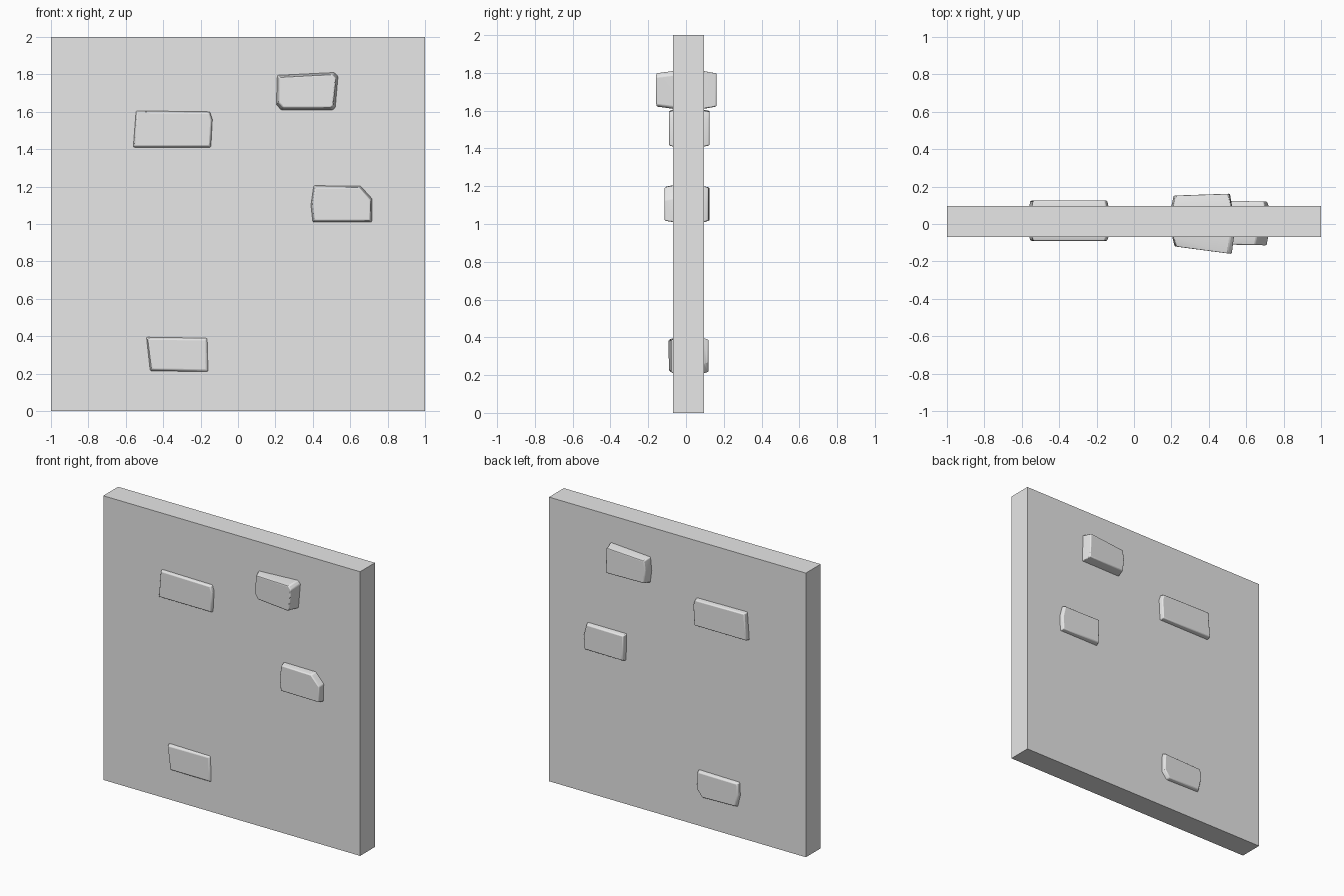
import bpy, bmesh, math
from mathutils import Vector

cube = bpy.data.objects.get("Cube")
if cube:
    bpy.data.objects.remove(cube, do_unlink=True)

stone = bpy.data.materials.new("stone grey")
stone.use_nodes = True
stone.diffuse_color = (0.8, 0.8, 0.8, 1)
stone.node_tree.nodes["Principled BSDF"].inputs["Base Color"].default_value = (0.8, 0.8, 0.8, 1)

WALL_FRONT, WALL_BACK = -0.07, 0.095


def hull_object(name, points, bevel=0.0):
    """Closed convex solid around the given points."""
    bm = bmesh.new()
    for p in points:
        bm.verts.new(p)
    result = bmesh.ops.convex_hull(bm, input=bm.verts[:])
    spare = {g for g in result["geom_interior"] + result["geom_unused"]
             if isinstance(g, bmesh.types.BMVert)}
    bmesh.ops.delete(bm, geom=list(spare), context="VERTS")
    bmesh.ops.dissolve_limit(bm, angle_limit=math.radians(3),
                             verts=bm.verts[:], edges=bm.edges[:])
    bmesh.ops.recalc_face_normals(bm, faces=bm.faces[:])
    mesh = bpy.data.meshes.new(name)
    bm.to_mesh(mesh)
    bm.free()
    mesh.materials.append(stone)
    obj = bpy.data.objects.new(name, mesh)
    bpy.context.collection.objects.link(obj)
    if bevel:
        mod = obj.modifiers.new("worn edges", "BEVEL")
        mod.width = bevel
        mod.segments = 2
        mod.limit_method = "ANGLE"
        mod.angle_limit = math.radians(40)
        bpy.ops.object.select_all(action="DESELECT")
        obj.select_set(True)
        bpy.context.view_layer.objects.active = obj
        bpy.ops.object.shade_smooth_by_angle(angle=math.radians(30))
    return obj


def brick_side(outline, wall_y, depths, inset):
    """Rim inside the wall plus a slightly smaller outer face that may lean."""
    xs = [p[0] for p in outline]
    zs = [p[1] for p in outline]
    cx, cz = (min(xs) + max(xs)) / 2, (min(zs) + max(zs)) / 2
    points = []
    for x, z in outline:
        t = (x - min(xs)) / (max(xs) - min(xs))
        y = depths[0] + (depths[1] - depths[0]) * t
        points.append(Vector((x, wall_y, z)))
        points.append(Vector((x - math.copysign(inset, x - cx), y,
                              z - math.copysign(inset, z - cz))))
    return points


def brick(name, front, back, front_depths, back_depths, inset=0.008):
    points = brick_side(front, WALL_FRONT, front_depths, inset)
    points += brick_side(back, WALL_BACK, back_depths, inset)
    hull_object(name, points, bevel=0.006)


# Wall slab
hull_object("wall", [(x, y, z) for x in (-1, 1)
                     for y in (WALL_FRONT, WALL_BACK) for z in (0, 2)])

# Long brick, upper right of the model
long_outline = [(-.56, 1.41), (-.545, 1.605), (-.15, 1.6), (-.137, 1.56), (-.145, 1.41)]
brick("long_brick", long_outline, long_outline, (-.09, -.09), (.125, .125), .006)

# Deep brick leaning outward, top left of the model
deep_front = [(.23, 1.61), (.205, 1.64), (.21, 1.795), (.515, 1.81),
              (.535, 1.79), (.52, 1.62), (.505, 1.61)]
deep_back = [(.21, 1.61), (.2, 1.7), (.21, 1.79), (.52, 1.81), (.525, 1.61)]
brick("deep_brick", deep_front, deep_back, (-.12, -.16), (.152, .162), .012)

# Brick with a broken upper corner
chipped_front = [(.4, 1.01), (.39, 1.1), (.405, 1.205), (.655, 1.203),
                 (.717, 1.135), (.715, 1.01)]
chipped_back = [(.4, 1.01), (.395, 1.2), (.7, 1.2), (.72, 1.12), (.715, 1.01)]
brick("chipped_brick", chipped_front, chipped_back, (-.108, -.114), (.125, .12))

# Low brick, broken at its lower back corner
low_front = [(-.49, .395), (-.47, .215), (-.16, .21), (-.165, .39)]
low_back = [(-.485, .39), (-.49, .3), (-.47, .215), (-.2, .21), (-.16, .26), (-.165, .395)]
brick("low_brick", low_front, low_back, (-.092, -.08), (.115, .12))
